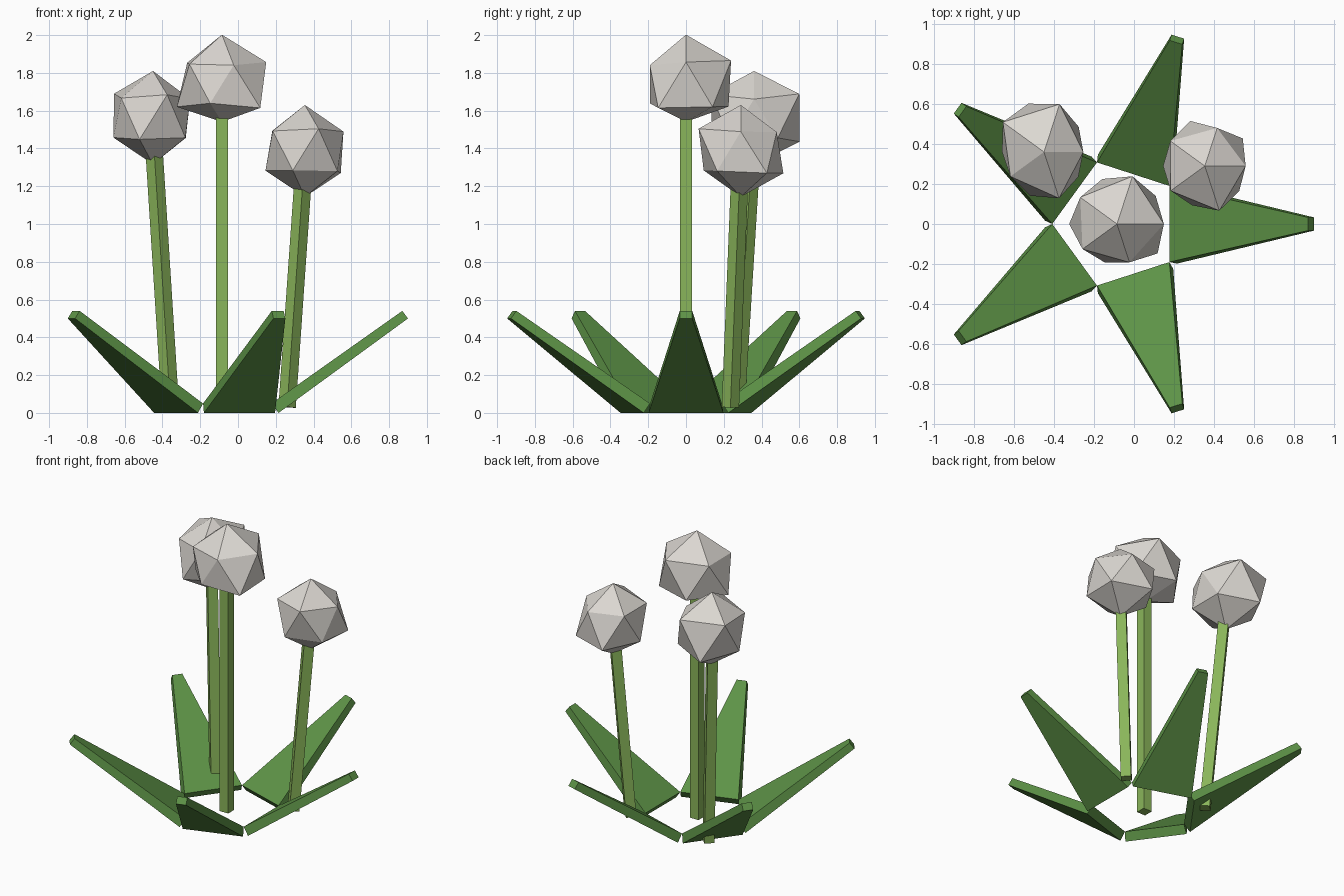
import bpy, bmesh, math
from mathutils import Vector, Matrix

if "Cube" in bpy.data.objects:
    bpy.data.objects.remove(bpy.data.objects["Cube"])

CX = -0.085  # plant axis


def material(name, rgb):
    m = bpy.data.materials.new(name)
    m.diffuse_color = (*rgb, 1)
    m.use_nodes = True
    m.node_tree.nodes["Principled BSDF"].inputs["Base Color"].default_value = m.diffuse_color
    return m


LEAF = material("leaf green", (0.110, 0.290, 0.062))
STEM = material("stem green", (0.255, 0.465, 0.103))
HEAD = material("pale grey", (0.71, 0.68, 0.64))


def finish(name, bm, mat):
    bmesh.ops.recalc_face_normals(bm, faces=bm.faces[:])
    me = bpy.data.meshes.new(name)
    bm.to_mesh(me)
    bm.free()
    me.materials.append(mat)
    bpy.context.collection.objects.link(bpy.data.objects.new(name, me))


def loft(name, rings, mat):
    """Join two four-point rings into a closed block."""
    bm = bmesh.new()
    a, b = [[bm.verts.new(p) for p in ring] for ring in rings]
    bm.faces.new(a)
    bm.faces.new(b)
    for i in range(4):
        j = (i + 1) % 4
        bm.faces.new((a[i], a[j], b[j], b[i]))
    finish(name, bm, mat)


def leaf(i):
    # tapered slab leaning outwards: (radius, half width, height)
    turn = Matrix.Translation((CX, 0, 0)) @ Matrix.Rotation(math.radians(72 * i), 4, 'Z')

    def ring(lo, hi):
        pts = [(lo[0], -lo[1], lo[2]), (lo[0], lo[1], lo[2]),
               (hi[0], hi[1], hi[2]), (hi[0], -hi[1], hi[2])]
        return [turn @ Vector(p) for p in pts]

    loft(f"leaf_{i + 1}", [ring((0.30, 0.198, 0), (0.262, 0.19, 0.05)),
                           ring((0.985, 0.033, 0.50), (0.955, 0.033, 0.54))], LEAF)


def stem(name, foot, top, spin):
    foot, top = Vector(foot), Vector(top)
    lean = Vector((0, 0, 1)).rotation_difference(top - foot)
    square = [lean @ Vector((0.046 * math.cos(a), 0.046 * math.sin(a), 0))
              for a in (math.radians(spin + 90 * k) for k in range(4))]
    loft(name, [[foot + p for p in square], [top + p for p in square]], STEM)


def head(name, centre, r, top, bottom, around):
    """Irregular icosahedron; 'around' scales the ring vertices every 36 degrees."""
    bm = bmesh.new()
    bmesh.ops.create_icosphere(bm, subdivisions=1, radius=1)
    for v in bm.verts:
        if abs(v.co.z) > 0.9:
            k = top if v.co.z > 0 else bottom
        else:
            # even steps are the upper ring, odd steps the lower one
            step = round(math.degrees(math.atan2(v.co.y, v.co.x)) / 36) % 10
            k = around[step]
        v.co = Vector(centre) + v.co * r * k
    finish(name, bm, HEAD)


# rosette of five leaves
for i in range(5):
    leaf(i)

# three stems with faceted flower heads
stem("middle_stem", (CX, 0, 0.02), (CX, 0, 1.74), 45)
head("middle_head", (CX, 0, 1.74), 0.262, 1.0, 0.76,
     [1.0, 1.02, 1.07, 1.01, 0.97, 1.02, 0.91, 0.86, 0.86, 1.07])

stem("right_stem", (0.26, 0.235, 0.03), (0.355, 0.29, 1.39), 0)
head("right_head", (0.354, 0.29, 1.387), 0.243, 1.0, 1.0,
     [0.94, 1.08, 0.92, 1.09, 0.98, 0.96, 0.97, 0.95, 1.08, 0.98])

stem("left_stem", (-0.358, 0.265, 0.03), (-0.455, 0.36, 1.56), 0)
head("left_head", (-0.45, 0.36, 1.563), 0.247, 1.0, 1.0,
     [0.89, 0.97, 1.14, 1.15, 1.15, 0.95, 0.94, 1.04, 1.1, 0.96])
